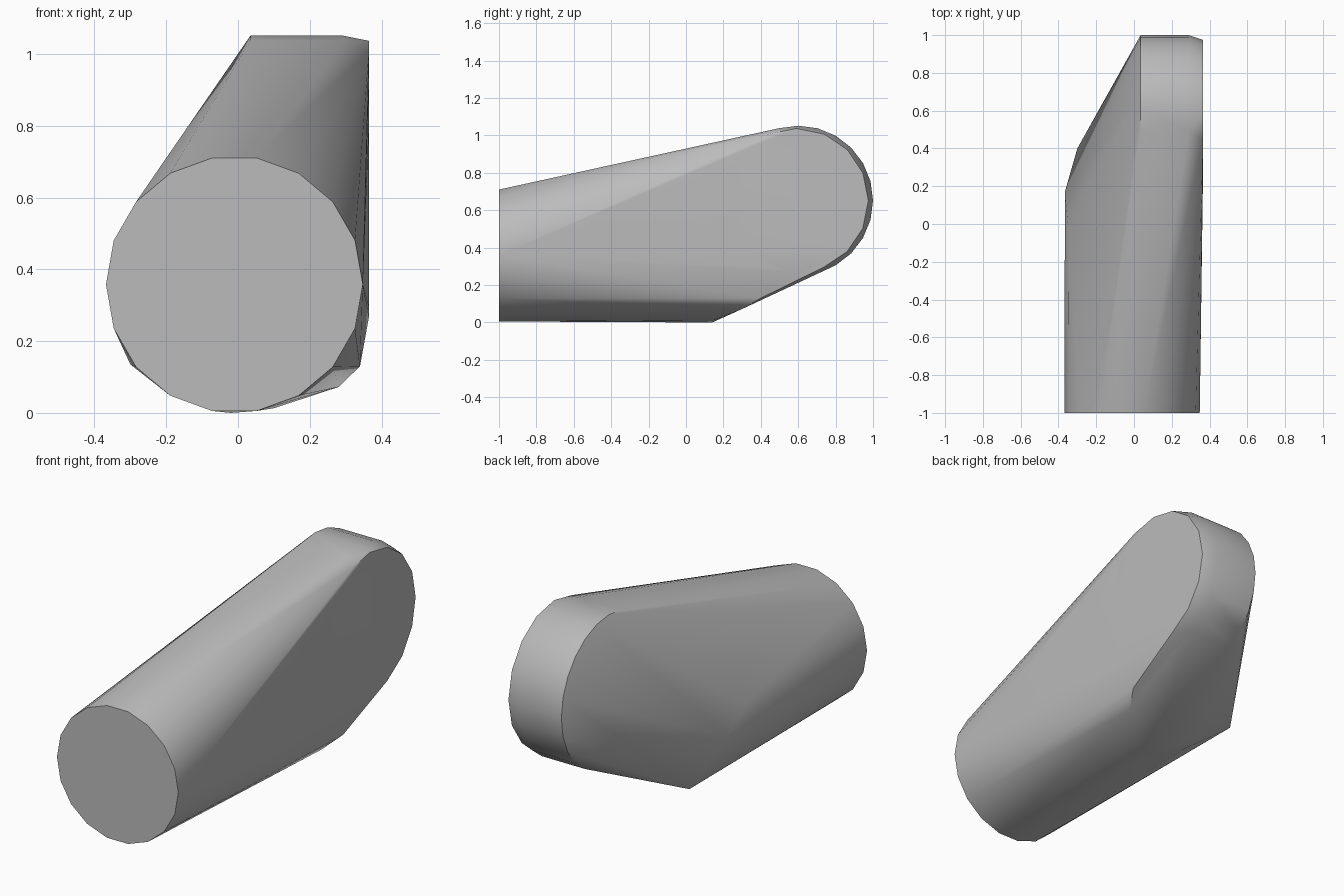
import bpy, bmesh
from math import sin, cos, tau, radians
from mathutils import Vector

cube = bpy.data.objects.get("Cube")
if cube:
    bpy.data.objects.remove(cube)

grey = bpy.data.materials.new("plain_grey")
grey.use_nodes = True
colour = (0.5, 0.5, 0.5, 1)
grey.diffuse_color = colour
grey.node_tree.nodes["Principled BSDF"].inputs["Base Color"].default_value = colour


def ring(centre, radius, axis, sides):
    """Points of a regular polygon facing along x or y."""
    points = []
    for i in range(sides):
        a = tau * i / sides
        u, v = radius * cos(a), radius * sin(a)
        offset = (0, u, v) if axis == "x" else (u, 0, v)
        points.append(Vector(centre) + Vector(offset))
    return points


# Round front end
points = ring((-0.01, -1, 0.358), 0.358, "y", 18)

# Sideways round back end, with a small bevel on its outer rim
points += ring((0.035, 0.6, 0.652), 0.4, "x", 24)
points += ring((0.29, 0.6, 0.652), 0.4, "x", 24)
points += ring((0.365, 0.59, 0.652), 0.385, "x", 16)

# Slanted underside where the barrel stops short
points += [Vector(p) for p in (
    (-0.35, 0, 0.45), (-0.366, 0.17, 0.35), (-0.3, 0.4, 0.135),
    (-0.16, 0.2, 0.045), (-0.02, 0.14, 0), (0.1, 0.15, 0.013),
    (0.28, 0.3, 0.072), (0.34, 0.4, 0.13))]

# Wrap everything in one convex skin
bm = bmesh.new()
for p in points:
    bm.verts.new(p)
hull = bmesh.ops.convex_hull(bm, input=bm.verts[:])
loose = {g for g in hull["geom_interior"] + hull["geom_unused"]
         if isinstance(g, bmesh.types.BMVert)}
bmesh.ops.delete(bm, geom=list(loose), context="VERTS")
bmesh.ops.dissolve_limit(bm, angle_limit=radians(1), verts=bm.verts[:], edges=bm.edges[:])
bmesh.ops.recalc_face_normals(bm, faces=bm.faces[:])

mesh = bpy.data.meshes.new("tapered_body")
bm.to_mesh(mesh)
bm.free()
mesh.materials.append(grey)
body = bpy.data.objects.new("tapered_body", mesh)
bpy.context.collection.objects.link(body)

bpy.ops.object.select_all(action="DESELECT")
body.select_set(True)
bpy.context.view_layer.objects.active = body
bpy.ops.object.shade_smooth_by_angle(angle=radians(30))
